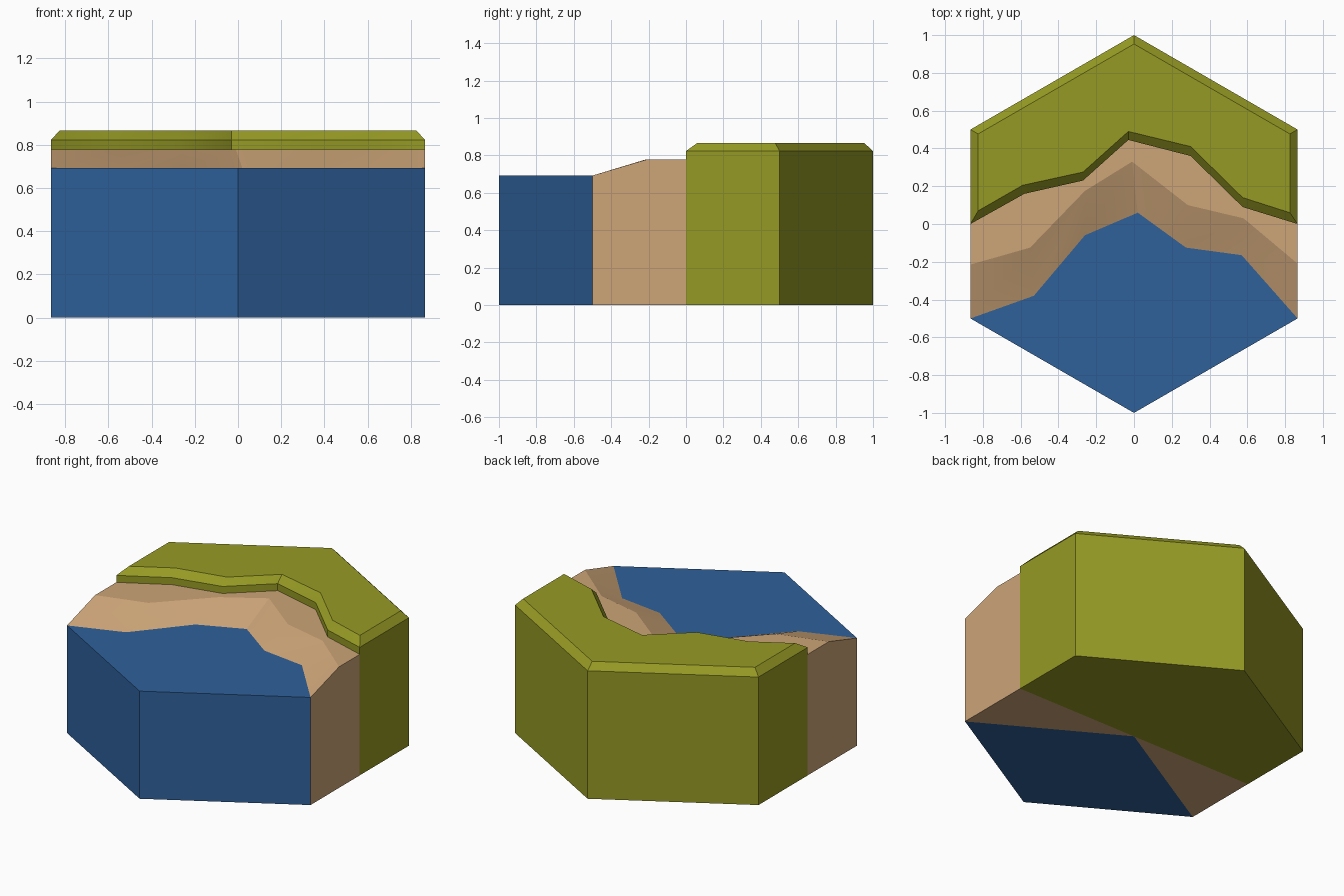
import bpy, bmesh, math
from mathutils import Vector

if "Cube" in bpy.data.objects:
    bpy.data.objects.remove(bpy.data.objects["Cube"])

W = math.sqrt(3) / 2
Z_WATER, Z_SAND, Z_EDGE, Z_GRASS = 0.692, 0.778, 0.823, 0.866


def material(name, rgb):
    m = bpy.data.materials.new(name)
    lin = [(c / 255 / 12.92) if c < 10 else ((c / 255 + 0.055) / 1.055) ** 2.4 for c in rgb]
    m.diffuse_color = (*lin, 1)
    m.use_nodes = True
    m.node_tree.nodes["Principled BSDF"].inputs["Base Color"].default_value = m.diffuse_color
    return m


def at(line, z):
    return [(x, y, z) for x, y in line]


def strip(a, b, out, closed=False):
    """Quads between two equally long point rows."""
    n = len(a)
    return [([a[i], a[(i + 1) % n], b[(i + 1) % n], b[i]], out)
            for i in range(n if closed else n - 1)]


def build(name, faces, mat, angle):
    """Faces are (points, outward hint) pairs; hint None = away from the axis."""
    bm = bmesh.new()
    cache = {}
    for pts, out in faces:
        vs = []
        for p in pts:
            k = tuple(round(c, 4) for c in p)
            if k not in cache:
                cache[k] = bm.verts.new(p)
            vs.append(cache[k])
        f = bm.faces.new(vs)
        f.normal_update()
        hint = Vector(out) if out else f.calc_center_median() * Vector((1, 1, 0))
        if f.normal.dot(hint) < 0:
            f.normal_flip()
    me = bpy.data.meshes.new(name)
    bm.to_mesh(me)
    bm.free()
    me.materials.append(mat)
    ob = bpy.data.objects.new(name, me)
    bpy.context.collection.objects.link(ob)
    bpy.ops.object.select_all(action='DESELECT')
    ob.select_set(True)
    bpy.context.view_layer.objects.active = ob
    bpy.ops.object.shade_smooth_by_angle(angle=math.radians(angle))
    return ob


UP, DOWN, SHORE = (0, 0, 1), (0, 0, -1), (0, -1, 1)

# Contour lines from left to right
shore = [(-W, -.5), (-.53, -.38), (-.26, -.06), (.02, .06), (.275, -.125), (.57, -.165), (W, -.5)]
ridge = [(-W, -.215), (-.55, -.125), (-.26, .175), (-.01, .33), (.285, .10), (.58, .03), (W, -.21)]
cliff = [(-W, 0), (-.58, .16), (-.27, .23), (-.03, .445), (.30, .36), (.575, .09), (W, 0)]
brink = [(-.825, .07), (-.59, .205), (-.27, .275), (-.03, .49), (.30, .41), (.575, .14), (.825, .06)]
back = [(W, .5), (0, 1), (-W, .5)]
back_in = [(.825, .477), (0, .953), (-.825, .477)]

# Water: top, two front walls, base
front = [(-W, -.5), (0, -1), (W, -.5)]
water = [(at(shore + [(0, -1)], Z_WATER), UP), (at(front + [(0, 0)], 0), DOWN)]
water += strip(at(front, 0), at(front, Z_WATER), None)
build("water", water, material("water blue", (47, 97, 155)), 30)

# Sand beach: slope, flat shelf, side walls, base triangles
sand = strip(at(shore, Z_WATER), at(ridge, Z_SAND), SHORE)
sand += strip(at(ridge, Z_SAND), at(cliff, Z_SAND), UP)
for s, i in ((-1, 0), (1, -1)):
    x = s * W
    sand.append(([(x, -.5, 0), (x, 0, 0), (x, 0, Z_SAND),
                  (x, ridge[i][1], Z_SAND), (x, -.5, Z_WATER)], (s, 0, 0)))
    sand.append(([(0, 0, 0), (x, 0, 0), (x, -.5, 0)], DOWN))
build("sand_beach", sand, material("sand tan", (205, 165, 120)), 17)

# Grass: cliff face, bevelled rim, top, outer walls, base
grass = strip(at(cliff, Z_SAND), at(cliff, Z_EDGE), (0, -1, 0))
grass += strip(at(cliff + back, Z_EDGE), at(brink + back_in, Z_GRASS), UP, closed=True)
grass.append((at(brink + back_in, Z_GRASS), UP))
wall = [(W, 0)] + back + [(-W, 0)]
grass += strip(at(wall, 0), at(wall, Z_EDGE), None)
grass.append((at(wall, 0), DOWN))
build("grass_bank", grass, material("grass green", (150, 154, 36)), 32)
